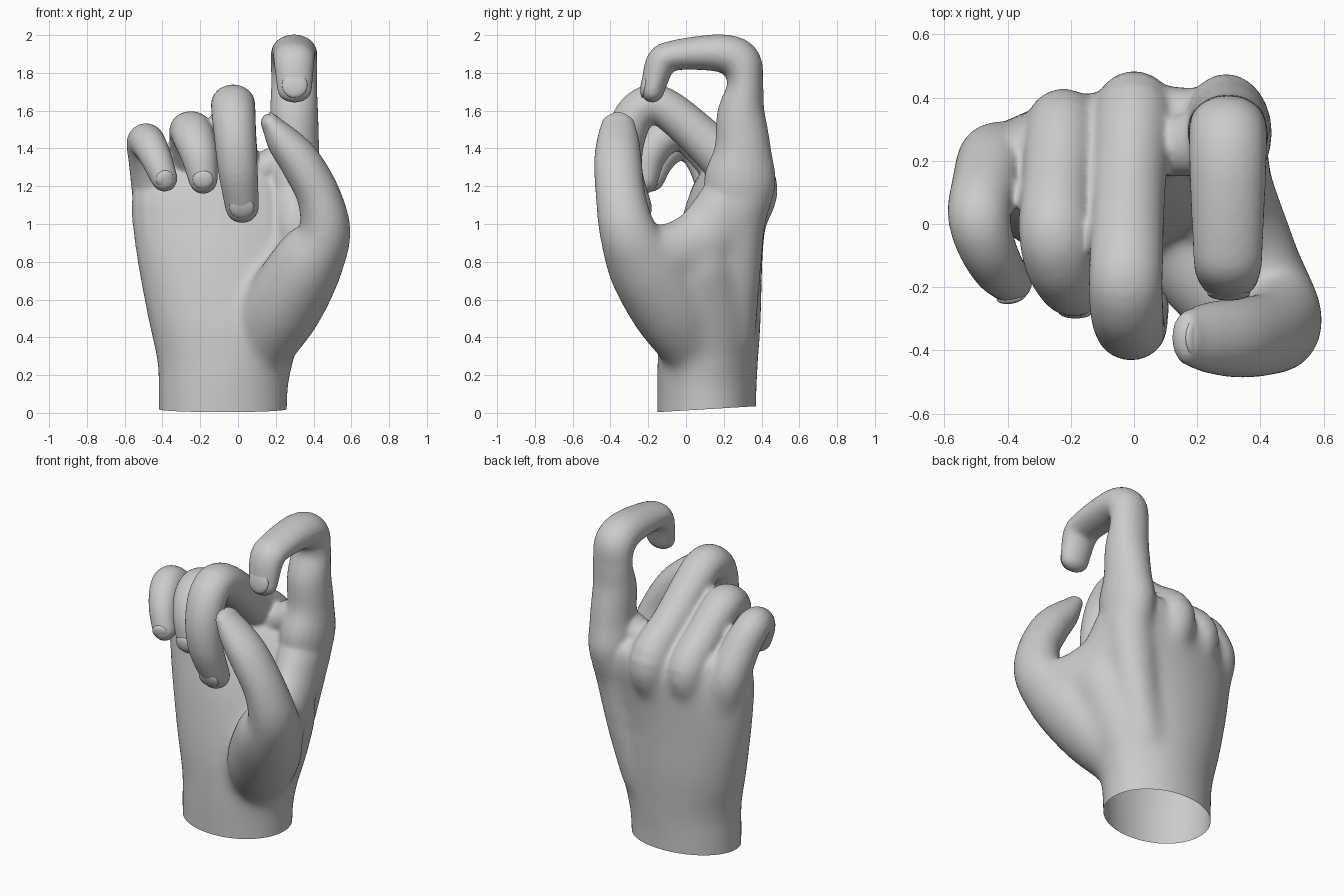
import bpy, bmesh, math
from mathutils import Vector, Matrix

if "Cube" in bpy.data.objects:
    bpy.data.objects.remove(bpy.data.objects["Cube"])

bm = bmesh.new()
SEG = 24


def loft(rings):
    """Skin closed rings of points and cap both ends."""
    vs = [[bm.verts.new(p) for p in r] for r in rings]
    for a, b in zip(vs, vs[1:]):
        for i in range(SEG):
            j = (i + 1) % SEG
            bm.faces.new((a[i], a[j], b[j], b[i]))
    bm.faces.new(vs[0][::-1])
    bm.faces.new(vs[-1])


def spline(pts, steps=6):
    """Catmull-Rom through tuples of any length."""
    p = [pts[0]] + list(pts) + [pts[-1]]
    out = []
    for i in range(1, len(p) - 2):
        for s in range(steps):
            t = s / steps
            out.append([0.5 * (2 * b + (c - a) * t + (2 * a - 5 * b + 4 * c - d) * t * t
                               + (3 * b - a - 3 * c + d) * t ** 3)
                        for a, b, c, d in zip(*p[i - 1:i + 3])])
    out.append(list(pts[-1]))
    return out


def tube(pts, side=(1, 0, 0)):
    """Digit along points (x, y, z, half width, half thickness), rounded ends."""
    s = spline(pts)
    pos = [Vector(q[:3]) for q in s]
    rings = []
    n = len(s)
    for i in range(n):
        t = (pos[min(i + 1, n - 1)] - pos[max(i - 1, 0)]).normalized()
        u = Vector(side)
        u = (u - t * u.dot(t)).normalized()
        v = t.cross(u)
        a, b = s[i][3:]
        caps = [-80, -55, -28, 0] if i == 0 else [0, 20, 40, 60, 80] if i == n - 1 else [0]
        for d in map(math.radians, caps):
            c = pos[i] + t * b * 1.1 * math.sin(d)
            rings.append([c + (u * a * math.cos(w) + v * b * math.sin(w)) * math.cos(d)
                          for w in (k * math.tau / SEG for k in range(SEG))])
    loft(rings)


# palm and wrist: z, centre x, centre y, half width, half depth, tilt in degrees
palm = [(-0.35, -.08, .11, .34, .262, 0), (0.10, -.08, .11, .345, .265, 0),
        (0.27, -.068, .115, .362, .268, 0), (0.50, -.08, .13, .40, .268, 0),
        (0.80, -.085, .16, .452, .245, 2), (1.02, -.085, .20, .478, .218, 6),
        (1.15, -.085, .225, .475, .193, 10), (1.25, -.09, .24, .45, .15, 12),
        (1.30, -.09, .24, .38, .08, 12)]
rings = []
for z, cx, cy, hx, hy, tilt in spline(palm, 4):
    r = []
    for k in range(SEG):
        c, s = math.cos(k * math.tau / SEG), math.sin(k * math.tau / SEG)
        r.append(Vector((cx + hx * c, cy + hy * s + hx * c * math.tan(math.radians(tilt)), z)))
    rings.append(r)
loft(rings)

# index finger, hooked, and the hand bone behind it
tube([(.27, .25, .95, .13, .15), (.29, .285, 1.22, .145, .19), (.30, .30, 1.4, .13, .15),
      (.297, .292, 1.58, .128, .128), (.297, .313, 1.74, .122, .096), (.297, .285, 1.86, .124, .11),
      (.297, .17, 1.905, .122, .099), (.297, -.06, 1.893, .112, .08),
      (.297, -.135, 1.85, .107, .08), (.30, -.176, 1.71, .092, .063)])
tube([(.13, .25, .40, .12, .12), (.21, .265, .70, .13, .13), (.28, .28, 1.10, .15, .15)])
# middle finger
tube([(0, .28, 1.0, .12, .13), (0, .33, 1.2, .135, .155), (-.015, .15, 1.39, .118, .12),
      (-.025, -.12, 1.62, .117, .105), (-.025, -.25, 1.60, .117, .105), (-.015, -.32, 1.46, .112, .105),
      (0, -.325, 1.28, .105, .095), (.022, -.26, 1.09, .09, .08)])
# ring finger
tube([(-.22, .26, 1.0, .11, .11), (-.225, .29, 1.18, .125, .14), (-.24, .14, 1.36, .115, .115),
      (-.25, -.01, 1.49, .115, .105), (-.235, -.12, 1.46, .112, .10), (-.205, -.195, 1.36, .098, .09),
      (-.185, -.22, 1.24, .079, .075)])
# little finger
tube([(-.41, .19, .95, .11, .11), (-.435, .195, 1.14, .122, .13), (-.468, .12, 1.32, .11, .11),
      (-.49, .03, 1.43, .10, .10), (-.47, -.06, 1.42, .093, .09), (-.43, -.14, 1.34, .083, .08),
      (-.392, -.18, 1.245, .072, .07)], side=(1, .3, 0))
# thumb with its fleshy base
tube([(.10, .06, .32, .17, .17), (.23, -.07, .55, .22, .21), (.37, -.22, .79, .205, .192),
      (.457, -.305, .95, .155, .142), (.43, -.345, 1.14, .132, .117), (.335, -.36, 1.32, .127, .11),
      (.24, -.36, 1.44, .113, .09), (.175, -.36, 1.53, .09, .054)], side=(0, 1, 0))
# webs: thumb to index finger, flank below it, index to middle finger
tube([(.42, -.22, .84, .14, .16), (.375, -.06, .85, .13, .16), (.32, .10, .93, .125, .17),
      (.29, .22, 1.10, .135, .16)])
tube([(.14, .13, .25, .13, .17), (.22, .10, .50, .145, .20), (.29, .06, .75, .165, .20)])
tube([(0, .26, 1.2, .10, .10), (.14, .25, 1.29, .10, .09), (.28, .26, 1.36, .10, .10)], side=(0, 1, 0))

bmesh.ops.recalc_face_normals(bm, faces=bm.faces[:])
mesh = bpy.data.meshes.new("hand")
bm.to_mesh(mesh)
bm.free()
hand = bpy.data.objects.new("hand", mesh)
bpy.context.collection.objects.link(hand)


def bake():
    dg = bpy.context.evaluated_depsgraph_get()
    skin = bpy.data.meshes.new_from_object(hand.evaluated_get(dg))
    hand.modifiers.clear()
    hand.data = skin
    return skin


def relax(count, group=""):
    m = hand.modifiers.new("relax", 'SMOOTH')
    m.factor = 0.5
    m.iterations = count
    m.vertex_group = group


# fuse the parts into one skin and relax it, most of all over the palm
m = hand.modifiers.new("fuse", 'REMESH')
m.mode = 'VOXEL'
m.voxel_size = 0.013
relax(6)
skin = bake()
group = hand.vertex_groups.new(name="palm")
for v in skin.vertices:
    limit = 1.02 + .22 * min(1, max(0, (v.co.y - .1) / .2))
    group.add([v.index], min(1, max(0, (limit - v.co.z) / .25)), 'REPLACE')
relax(90, "palm")
skin = bake()

# open wrist, cut at a slight slant
bm = bmesh.new()
bm.from_mesh(skin)
bmesh.ops.bisect_plane(bm, geom=bm.verts[:] + bm.edges[:] + bm.faces[:], plane_co=(0, -.15, .004),
                       plane_no=(0, -.06, 1), clear_inner=True)
for f in bm.faces:
    f.smooth = True
bm.to_mesh(skin)
bm.free()


def nail(name, at, normal, along, w, l):
    """Thin domed nail lying on a fingertip."""
    n = Vector(normal).normalized()
    v = Vector(along)
    v = (v - n * v.dot(n)).normalized()
    rot = Matrix((v.cross(n), v, n)).transposed().to_4x4()
    b = bmesh.new()
    bmesh.ops.create_uvsphere(b, u_segments=20, v_segments=10, radius=1,
                              matrix=Matrix.Translation(at) @ rot @ Matrix.Diagonal((w, l, .02, 1)))
    for f in b.faces:
        f.smooth = True
    me = bpy.data.meshes.new(name)
    b.to_mesh(me)
    b.free()
    bpy.context.collection.objects.link(bpy.data.objects.new(name, me))


nail("index_nail", (.30, -.22, 1.735), (0, -1, .15), (0, 0, -1), .068, .068)
nail("middle_nail", (.02, -.325, 1.085), (0, -1, -.4), (0, 0, -1), .066, .06)
nail("ring_nail", (-.185, -.278, 1.235), (0, -1, -.15), (0, 0, -1), .055, .05)
nail("little_nail", (-.388, -.23, 1.24), (.2, -1, -.25), (.2, 0, -1), .048, .045)
nail("thumb_nail", (.207, -.36, 1.532), (.82, 0, .57), (-.57, 0, .82), .072, .072)
